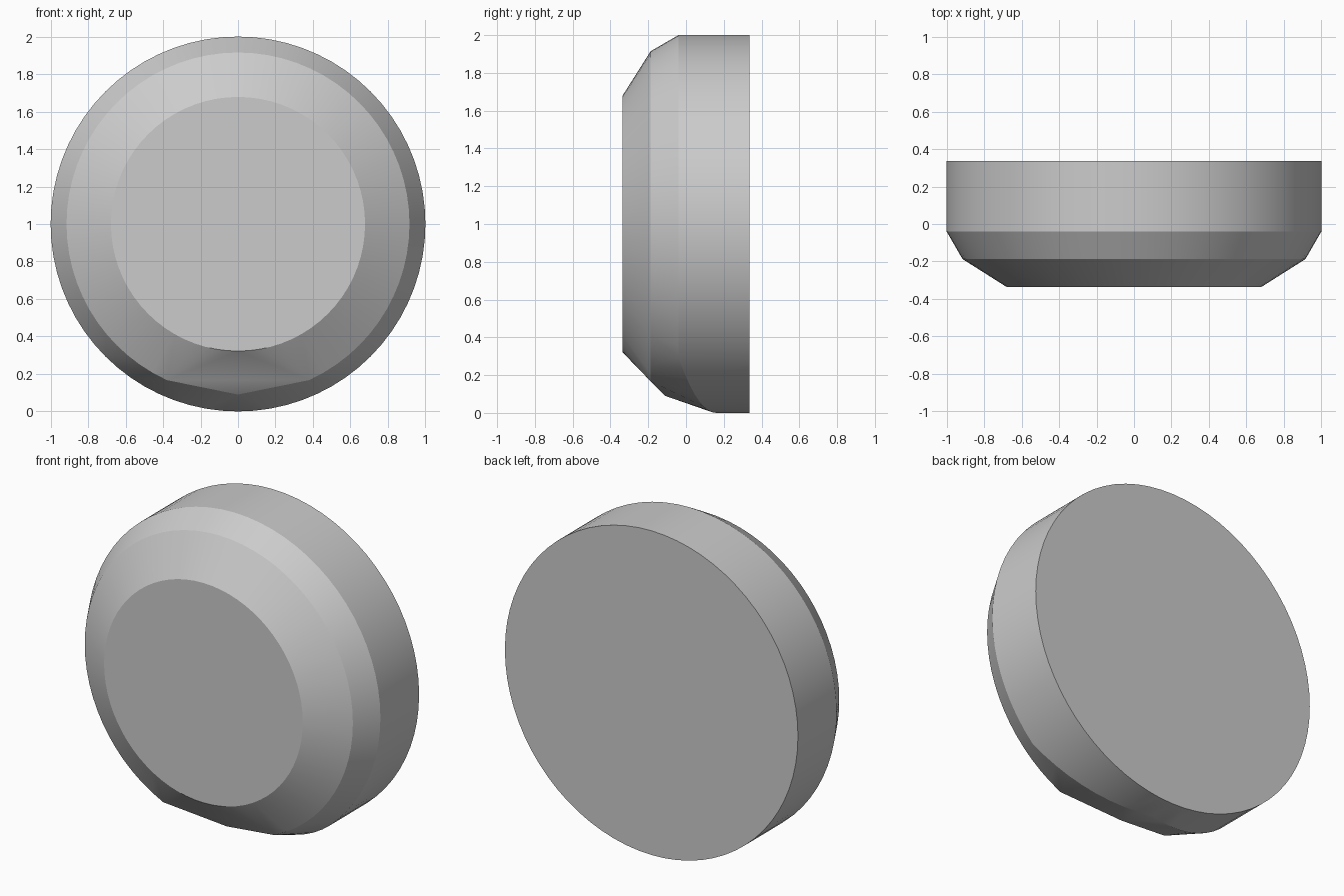
import bpy, bmesh, math

cube = bpy.data.objects.get("Cube")
if cube:
    bpy.data.objects.remove(cube, do_unlink=True)

grey = bpy.data.materials.new("plain_grey")
grey.use_nodes = True
colour = (0.6, 0.6, 0.6, 1)
grey.diffuse_color = colour
grey.node_tree.nodes["Principled BSDF"].inputs["Base Color"].default_value = colour

SEGMENTS = 72
bm = bmesh.new()


def ring(radius, y_at, gap=0):
    """Circle about the y axis; angles run from the bottom, gap leaves the bottom open."""
    for i in range(SEGMENTS):
        a = 360 * i / SEGMENTS
        a = a - 360 if a > 180 else a
        if abs(a) >= gap:
            t = math.radians(a)
            bm.verts.new((radius * math.sin(t), y_at(abs(a)), 1 - radius * math.cos(t)))


# Front face, bevel ring, outer edge swept back towards the bottom, back face
ring(0.678, lambda a: -0.337)
ring(0.915, lambda a: -0.187, gap=24.5)
ring(1.0, lambda a: -0.04 + 0.2 * max(0, 1 - a / 45))
ring(1.0, lambda a: 0.337)

# Corners of the faceted cut under the front
for x, y, z in ((-0.38, -0.187, 0.167), (0, -0.11, 0.09), (0.38, -0.187, 0.167)):
    bm.verts.new((x, y, z))

# Wrap the rings in one closed skin
bmesh.ops.convex_hull(bm, input=bm.verts[:])
bmesh.ops.dissolve_limit(bm, angle_limit=math.radians(0.5),
                         verts=bm.verts[:], edges=bm.edges[:])
bmesh.ops.recalc_face_normals(bm, faces=bm.faces[:])

mesh = bpy.data.meshes.new("bevelled_disc")
bm.to_mesh(mesh)
bm.free()
mesh.materials.append(grey)
disc = bpy.data.objects.new("bevelled_disc", mesh)
bpy.context.collection.objects.link(disc)
bpy.context.view_layer.objects.active = disc
disc.select_set(True)
bpy.ops.object.shade_smooth_by_angle(angle=math.radians(15))
